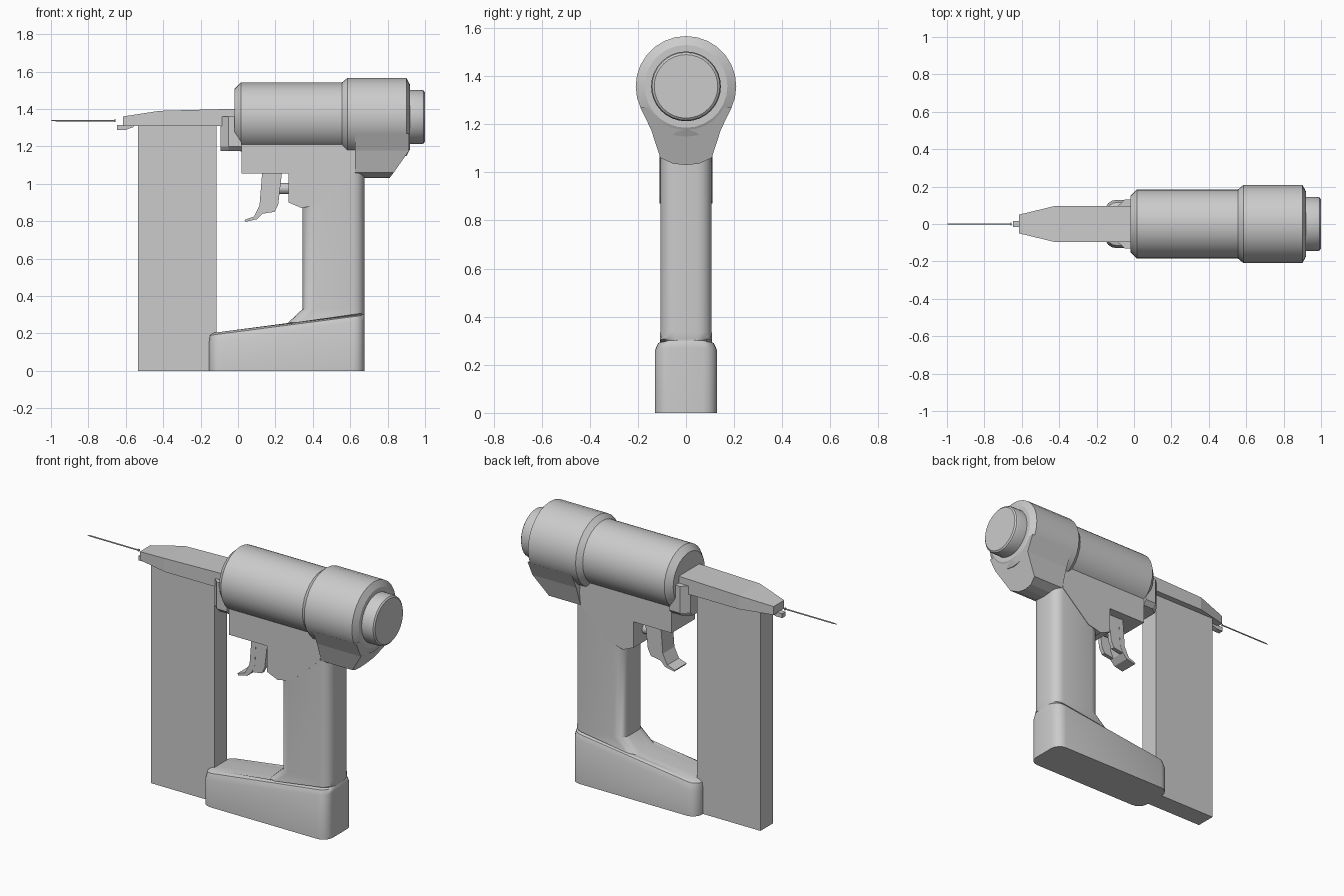
import bpy, bmesh, math

if "Cube" in bpy.data.objects:
    bpy.data.objects.remove(bpy.data.objects["Cube"])


def loft(name, sections, smooth=None, bevel=0):
    """Skin matching closed sections, cap both ends."""
    bm = bmesh.new()
    rings = [[bm.verts.new(p) for p in s] for s in sections]
    n = len(rings[0])
    for a, b in zip(rings, rings[1:]):
        for i in range(n):
            j = (i + 1) % n
            bm.faces.new((a[i], a[j], b[j], b[i]))
    bm.faces.new(rings[0])
    bm.faces.new(rings[-1])
    bmesh.ops.recalc_face_normals(bm, faces=bm.faces)
    me = bpy.data.meshes.new(name)
    bm.to_mesh(me)
    bm.free()
    ob = bpy.data.objects.new(name, me)
    bpy.context.collection.objects.link(ob)
    if bevel:
        m = ob.modifiers.new("bevel", "BEVEL")
        m.width, m.segments = bevel, 2
    if smooth:
        bpy.ops.object.select_all(action="DESELECT")
        ob.select_set(True)
        bpy.context.view_layer.objects.active = ob
        bpy.ops.object.shade_smooth_by_angle(angle=math.radians(smooth))
    return ob


def prism(name, pts, y0, y1):
    """Side profile (x, z) extruded across y."""
    return loft(name, [[(x, y, z) for x, z in pts] for y in (y0, y1)])


def turned(name, profile, zc, sides, smooth=20):
    """Profile of (x, radius) turned about an x-aligned axis."""
    angs = [2 * math.pi * i / sides for i in range(sides)]
    return loft(name, [[(x, r * math.cos(a), zc + r * math.sin(a)) for a in angs]
                       for x, r in profile], smooth)


def rounded(x0, x1, w, c, z0, z1):
    """Rounded rectangle in plan; z runs from z0 at x0 to z1 at x1."""
    pts = []
    for k, (cx, cy) in enumerate([(x1 - c, w - c), (x0 + c, w - c),
                                  (x0 + c, c - w), (x1 - c, c - w)]):
        for i in range(5):
            a = math.pi / 2 * (k + i / 4)
            x, y = cx + c * math.cos(a), cy + c * math.sin(a)
            pts.append((x, y, z0 + (z1 - z0) * (x - x0) / (x1 - x0)))
    return pts


# barrel housing, rear collar and end cap
AXIS = 1.357
turned("barrel", [(-0.02, 0.15), (0.015, 0.184), (0.57, 0.184)], AXIS, 32)
turned("rear_collar", [(0.555, 0.184), (0.585, 0.209), (0.90, 0.209),
                       (0.92, 0.172)], AXIS, 28)
turned("end_cap", [(0.90, 0.145), (0.98, 0.145), (0.993, 0.141), (1.0, 0.132)], AXIS, 32)

# tapered nose: sections across x as (x, half width, top z)
loft("nose", [[(x, -w, 1.31), (x, w, 1.31), (x, w, t), (x, -w, t)]
              for x, w, t in [(-0.615, 0.05, 1.36), (-0.42, 0.097, 1.39), (0.02, 0.097, 1.402)]])

# flared block joining nose to barrel
loft("nose_block", [[(-0.093, -0.09 * s, z), (-0.05, -0.13 * s, z), (0.018, -0.13 * s, z),
                     (0.018, 0.13 * s, z), (-0.05, 0.13 * s, z), (-0.093, 0.09 * s, z)]
                    for z, s in [(1.175, 0.8), (1.2, 1), (1.36, 1)]])

# small catch under the nose tip
prism("nose_catch", [(-0.648, 1.313), (-0.648, 1.287), (-0.605, 1.287), (-0.56, 1.303),
                     (-0.55, 1.313)], -0.016, 0.016)

# nail leaving the nose
turned("nail", [(-1.0, 0.001), (-0.975, 0.004), (-0.659, 0.004), (-0.659, 0.008),
                (-0.654, 0.008)], 1.338, 10)

# magazine
prism("magazine", [(-0.535, 0), (-0.115, 0), (-0.115, 1.312), (-0.535, 1.312)], -0.06, 0.06)

# foot and grip in one loft
loft("handle", [
    rounded(-0.155, 0.675, 0.129, 0.06, 0, 0),
    rounded(-0.155, 0.675, 0.129, 0.06, 0.15, 0.27),
    rounded(-0.150, 0.675, 0.116, 0.06, 0.19, 0.297),
    rounded(-0.135, 0.675, 0.095, 0.06, 0.203, 0.302),
    rounded(0.26, 0.675, 0.108, 0.06, 0.25, 0.31),
    rounded(0.345, 0.675, 0.107, 0.06, 0.33, 0.335),
    rounded(0.345, 0.675, 0.107, 0.06, 0.86, 0.86),
    rounded(0.345, 0.675, 0.107, 0.06, 1.2, 1.2)], 40)

# body under the barrel, with lip above the grip
prism("under_body", [(0.018, 1.25), (0.018, 1.055), (0.27, 1.055), (0.27, 0.9), (0.34, 0.87),
                     (0.43, 0.89), (0.62, 1.06), (0.64, 1.25)], -0.11, 0.11)

# rear bracket: keel cross-section with raked back
half = [(0.19, 1.27), (0.145, 1.177), (0.107, 1.06), (0.055, 1.036)]
keel = half + [(0, 1.03)] + [(-y, z) for y, z in reversed(half)]
loft("rear_bracket", [
    [(0.625 if z > 1.05 else 0.635, y, z) for y, z in keel],
    [(min(0.915, 0.81 + (z - 1.03) * 0.75), y, z) for y, z in keel]])

# trigger: curved front plate, two cheeks and the plunger
prism("trigger_plate", [(0.13, 1.07), (0.115, 0.885), (0.085, 0.825), (0.035, 0.807),
                        (0.04, 0.797), (0.1, 0.81), (0.13, 0.84), (0.15, 0.885),
                        (0.16, 1.07)], -0.055, 0.055)
for side, name in ((-1, "trigger_cheek_front"), (1, "trigger_cheek_back")):
    prism(name, [(0.14, 1.07), (0.125, 0.885), (0.13, 0.84), (0.195, 0.85), (0.215, 0.89),
                 (0.236, 1.07)], side * 0.03, side * 0.054)
turned("trigger_plunger", [(0.14, 0.03), (0.29, 0.03)], 0.975, 16)
